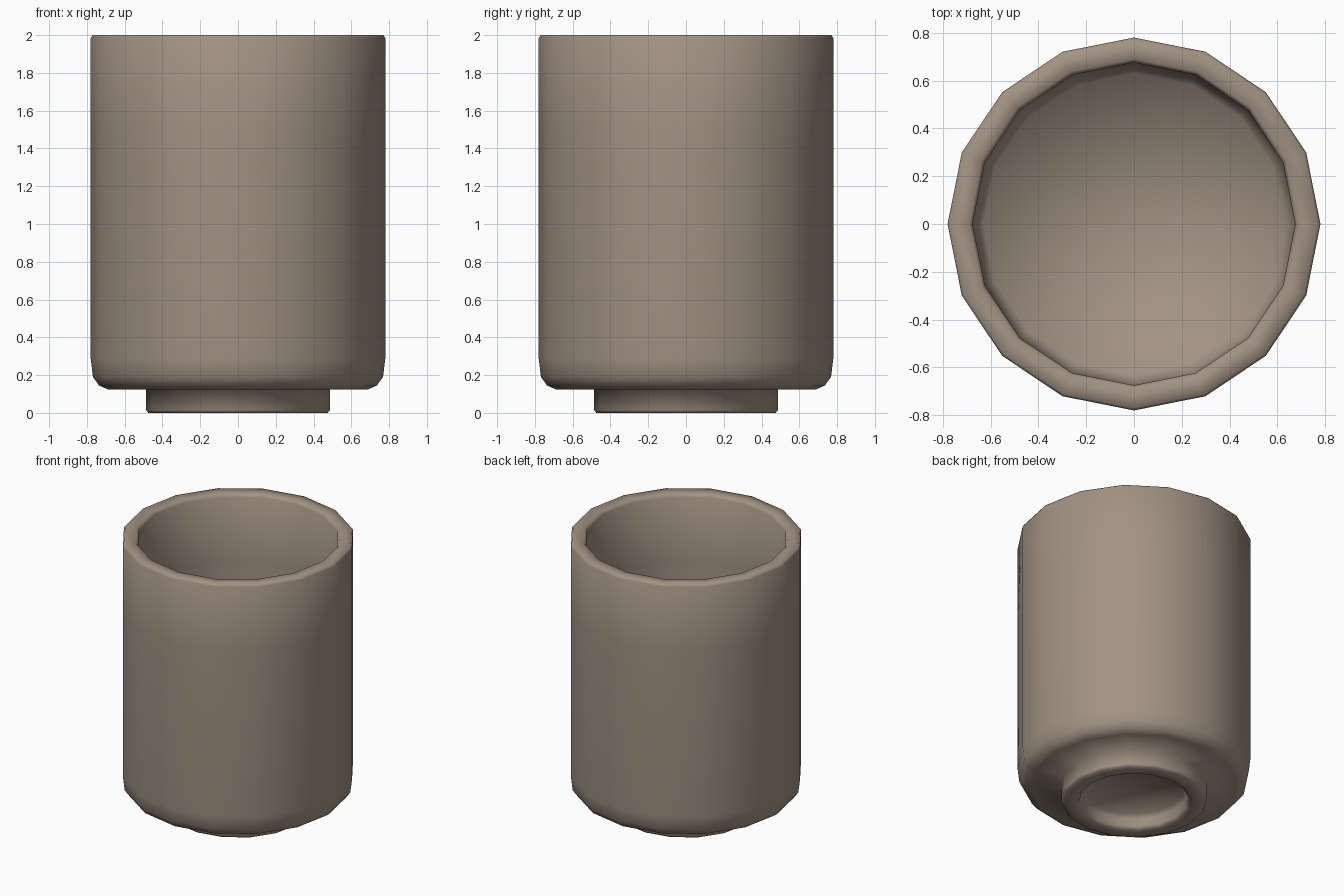
import bpy
import bmesh
from math import cos, sin, tau

cube = bpy.data.objects.get("Cube")
if cube:
    bpy.data.objects.remove(cube, do_unlink=True)

SIDES = 16

# One unglazed clay colour
clay = bpy.data.materials.new("warm_grey_clay")
clay.use_nodes = True
colour = (0.36, 0.29, 0.23, 1)
clay.diffuse_color = colour
shader = clay.node_tree.nodes["Principled BSDF"]
shader.inputs["Base Color"].default_value = colour
shader.inputs["Roughness"].default_value = 0.8


def lathe(name, profile):
    """Turn (radius, height) points around z; radius 0 closes an end."""
    bm = bmesh.new()
    rings = []
    for r, z in profile:
        count = SIDES if r else 1
        rings.append([bm.verts.new((r * cos(tau * i / SIDES), r * sin(tau * i / SIDES), z))
                      for i in range(count)])
    for a, b in zip(rings, rings[1:]):
        for i in range(SIDES):
            j = (i + 1) % SIDES
            corners = [a[i % len(a)], a[j % len(a)], b[j % len(b)], b[i % len(b)]]
            bm.faces.new(list(dict.fromkeys(corners)))
    bmesh.ops.recalc_face_normals(bm, faces=bm.faces)
    for face in bm.faces:
        face.smooth = True
    mesh = bpy.data.meshes.new(name)
    bm.to_mesh(mesh)
    bm.free()
    mesh.materials.append(clay)
    obj = bpy.data.objects.new(name, mesh)
    bpy.context.collection.objects.link(obj)
    return obj


# Hollow foot ring, rounded body, thick rim and inner bowl in one turned wall
foot = [(0, 0.12), (0.34, 0.1), (0.36, 0.07), (0.365, 0.02), (0.38, 0),
        (0.475, 0), (0.487, 0.015), (0.487, 0.125)]
body = [(0.69, 0.125), (0.735, 0.145), (0.768, 0.19), (0.78, 0.29), (0.78, 1.5)]
rim = [(0.78, 1.985), (0.77, 2), (0.69, 2), (0.675, 1.98)]
inside = [(0.675, 1.5), (0.67, 0.35), (0.63, 0.25), (0, 0.22)]
lathe("cup", foot + body + rim + inside)
